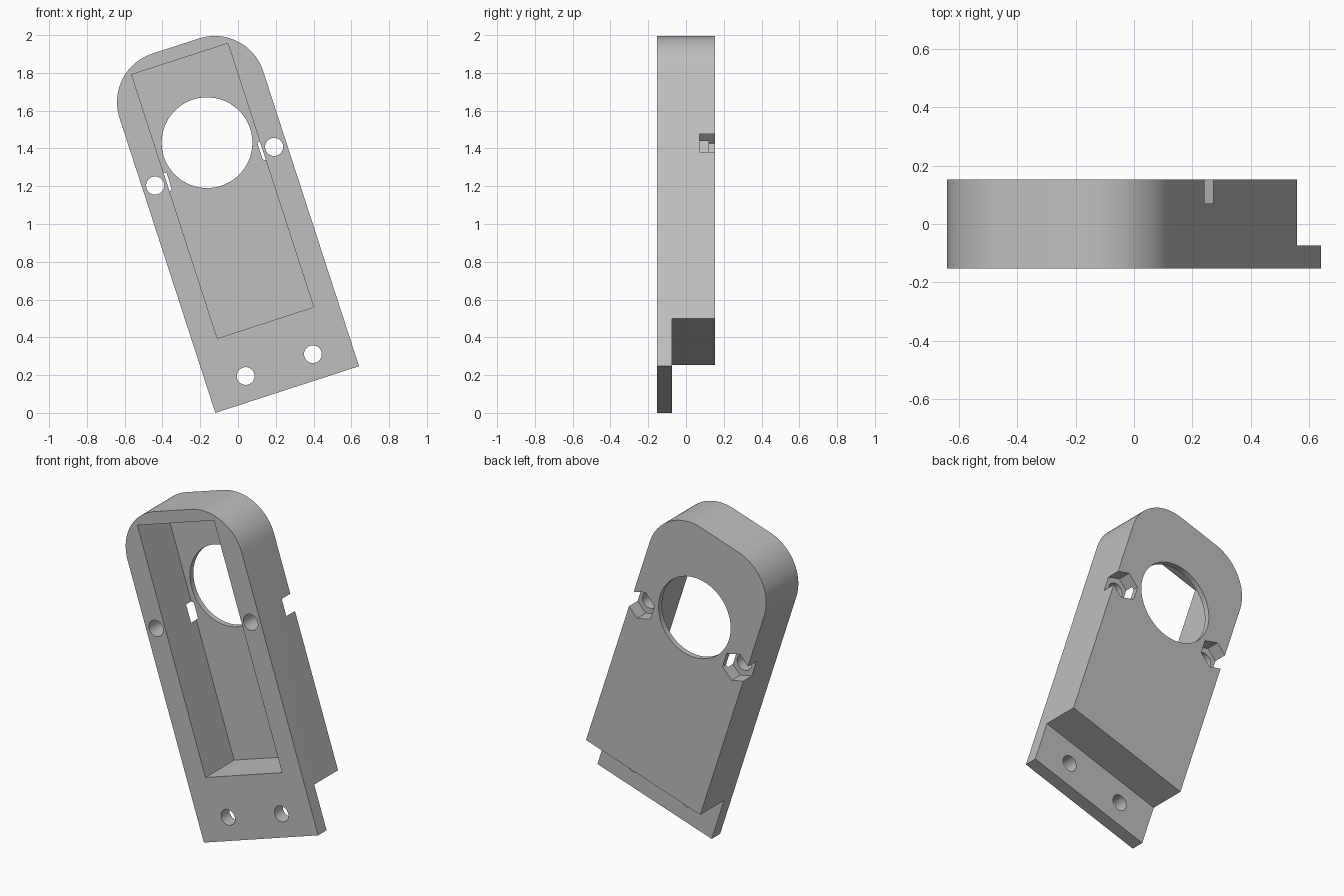
import bpy, bmesh
from math import sin, cos, pi, radians
from mathutils import Vector

old = bpy.data.objects.get("Cube")
if old:
    bpy.data.objects.remove(old, do_unlink=True)

TILT = radians(18)
U = Vector((cos(TILT), 0, sin(TILT)))     # across the bracket
V = Vector((-sin(TILT), 0, cos(TILT)))    # along the bracket
CORNER = Vector((-0.12, 0, 0))
WIDTH, LENGTH, HALF = 0.8, 1.912, 0.153
RADIUS = 0.27

grey = bpy.data.materials.new("plain grey")
grey.use_nodes = True
colour = (0.52, 0.52, 0.52, 1)
grey.diffuse_color = colour
grey.node_tree.nodes["Principled BSDF"].inputs["Base Color"].default_value = colour


def prism(name, outline, y0, y1):
    """Extrude an outline in bracket coordinates between two depths."""
    bm = bmesh.new()
    base = [bm.verts.new(CORNER + U * u + V * v + Vector((0, y0, 0))) for u, v in outline]
    face = bm.faces.new(base)
    top = bmesh.ops.extrude_face_region(bm, geom=[face])["geom"]
    moved = [g for g in top if isinstance(g, bmesh.types.BMVert)]
    bmesh.ops.translate(bm, vec=(0, y1 - y0, 0), verts=moved)
    bmesh.ops.recalc_face_normals(bm, faces=bm.faces)
    mesh = bpy.data.meshes.new(name)
    bm.to_mesh(mesh)
    bm.free()
    mesh.materials.append(grey)
    ob = bpy.data.objects.new(name, mesh)
    bpy.context.collection.objects.link(ob)
    return ob


def arc(u, v, r, start=0, end=2 * pi, steps=64, closed=True):
    n = steps if closed else steps + 1
    return [(u + r * cos(start + (end - start) * i / steps),
             v + r * sin(start + (end - start) * i / steps)) for i in range(n)]


def rect(u0, v0, u1, v1):
    return [(u0, v0), (u1, v0), (u1, v1), (u0, v1)]


# Body with a rounded top end
outline = [(0, 0), (WIDTH, 0)]
outline += arc(WIDTH - RADIUS, LENGTH - RADIUS, RADIUS, 0, pi / 2, 24, False)
outline += arc(RADIUS, LENGTH - RADIUS, RADIUS, pi / 2, pi, 24, False)
body = prism("bracket_body", outline, -HALF, HALF)

# Rear step, front pocket and round window
cutters = [
    prism("step_cutter", rect(-0.1, -0.1, 0.9, 0.266), -0.073, 0.3),
    prism("pocket_cutter", rect(0.132, 0.372, 0.668, 1.84), -0.3, 0.12),
    prism("window_cutter", arc(0.4, 1.374, 0.24, steps=96), -0.25, 0.25),
]

# Mirrored screw holes and hexagonal nut recesses
for side in (-1, 1):
    mid = WIDTH / 2
    cutters += [
        prism("foot_hole_cutter", arc(mid + side * 0.187, 0.136, 0.047, steps=32), -0.25, 0.25),
        prism("side_hole_cutter", arc(mid + side * 0.331, 1.243, 0.048, steps=32), -0.25, 0.25),
        prism("nut_cutter", arc(mid + side * 0.331, 1.243, 0.09, pi / 6, pi / 6 + 2 * pi, 6),
              0.071, 0.25),
    ]

bpy.ops.object.select_all(action="DESELECT")
body.select_set(True)
bpy.context.view_layer.objects.active = body
for cutter in cutters:
    cutter.hide_render = True
    mod = body.modifiers.new("cut", "BOOLEAN")
    mod.operation = "DIFFERENCE"
    mod.solver = "EXACT"
    mod.object = cutter
    bpy.ops.object.modifier_apply(modifier=mod.name)
    bpy.data.objects.remove(cutter, do_unlink=True)

bpy.ops.object.shade_smooth_by_angle(angle=radians(30))
